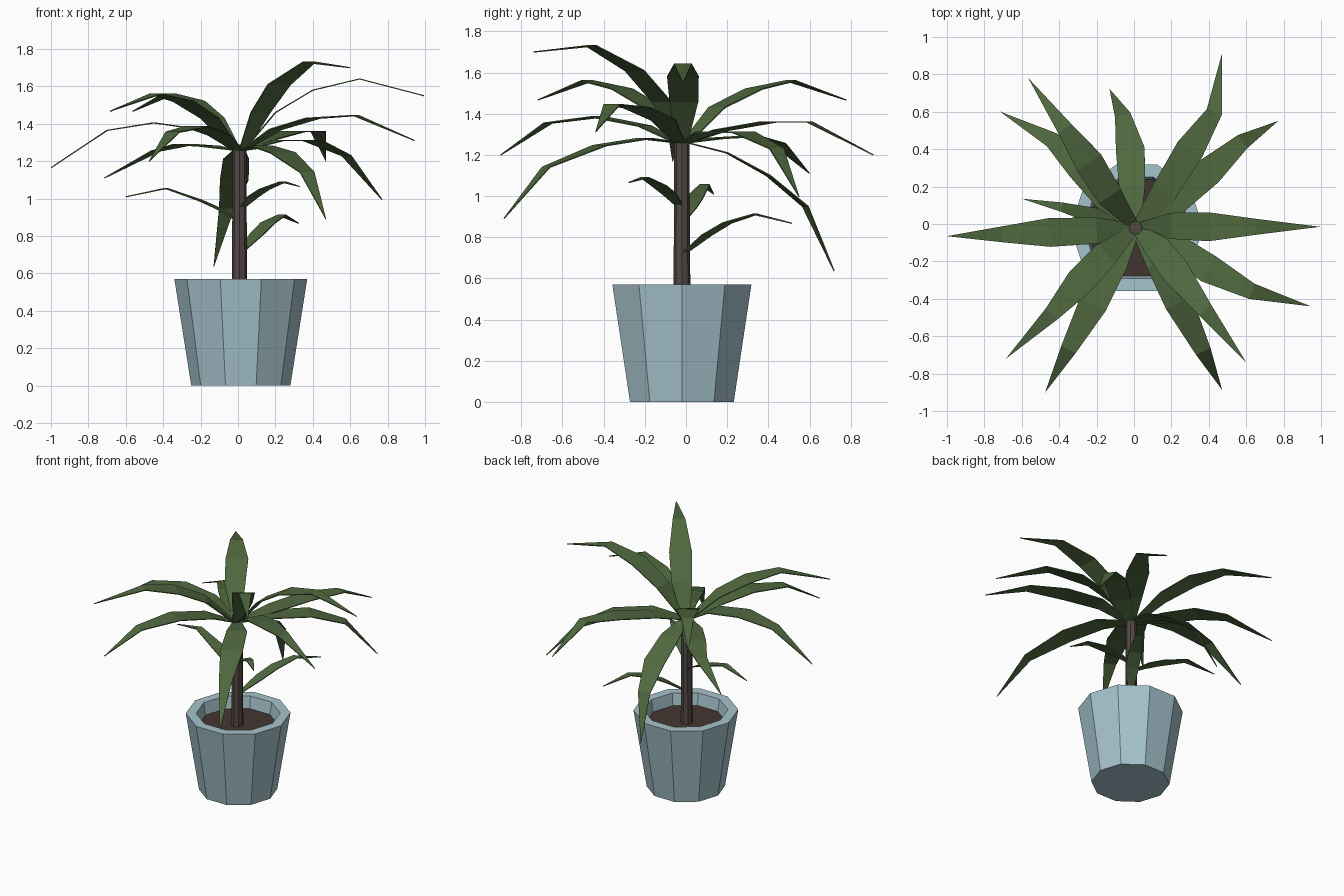
import bpy, bmesh, math
from mathutils import Vector

if "Cube" in bpy.data.objects:
    bpy.data.objects.remove(bpy.data.objects["Cube"])


def material(name, rgb):
    m = bpy.data.materials.new(name)
    m.diffuse_color = (*rgb, 1)
    m.use_nodes = True
    m.node_tree.nodes["Principled BSDF"].inputs["Base Color"].default_value = m.diffuse_color
    return m


GREEN = material("leaf green", (0.08, 0.14, 0.05))
BLUE = material("pale blue", (0.38, 0.55, 0.61))
SOIL = material("dark soil", (0.055, 0.037, 0.03))
BARK = material("brown bark", (0.085, 0.066, 0.058))


def finish(bm, name, mat):
    bmesh.ops.recalc_face_normals(bm, faces=bm.faces)
    me = bpy.data.meshes.new(name)
    bm.to_mesh(me)
    bm.free()
    me.materials.append(mat)
    ob = bpy.data.objects.new(name, me)
    bpy.context.collection.objects.link(ob)
    return ob


def lathe(name, profile, sides, centre, mat):
    """Stack of (radius, z) rings, capped at both ends."""
    bm = bmesh.new()
    rings = []
    for r, z in profile:
        rings.append([bm.verts.new((centre[0] + r * math.cos(math.tau * i / sides),
                                    centre[1] + r * math.sin(math.tau * i / sides), z))
                      for i in range(sides)])
    for a, b in zip(rings, rings[1:]):
        for i in range(sides):
            j = (i + 1) % sides
            bm.faces.new((a[i], a[j], b[j], b[i]))
    bm.faces.new(rings[0])
    bm.faces.new(rings[-1])
    return finish(bm, name, mat)


def leaf(name, path, half_widths):
    """Flat, folded ribbon along a path, pointed at the tip."""
    pts = [Vector(p) for p in path]
    bm = bmesh.new()
    rows = []
    for i, p in enumerate(pts[:-1]):
        t = pts[i + 1] - pts[max(i - 1, 0)]
        side = Vector((-t.y, t.x, 0)).normalized() * half_widths[i]
        rows.append((bm.verts.new(p + side), bm.verts.new(p - side)))
    for a, b in zip(rows, rows[1:]):
        bm.faces.new((a[0], a[1], b[1], b[0]))
    bm.faces.new((rows[-1][0], rows[-1][1], bm.verts.new(pts[-1])))
    ob = finish(bm, name, GREEN)
    mod = ob.modifiers.new("thickness", "SOLIDIFY")
    mod.thickness = 0.006
    mod.offset = 0
    return ob


# Pot with a hollow rim, soil and trunk
C = (0.015, -0.02)
lathe("pot", [(0.265, 0), (0.355, 0.57), (0.285, 0.57), (0.265, 0.45)], 10, C, BLUE)
lathe("soil", [(0.262, 0.455), (0.272, 0.482)], 10, C, SOIL)
lathe("trunk", [(0.042, 0.46), (0.039, 0.82), (0.037, 1.29)], 8, (0.008, -0.02), BARK)

# Crown leaves: three middle points and the tip; all spring from the trunk top
CROWN = [
    [(.16, .17, 1.32), (.30, .40, 1.36), (.43, .60, 1.36), (.47, .91, 1.20)],
    [(.20, .10, 1.31), (.40, .28, 1.31), (.58, .44, 1.23), (.77, .55, .995)],
    [(.20, -.01, 1.46), (.40, -.015, 1.58), (.65, -.015, 1.64), (.995, -.015, 1.55)],
    [(.20, -.11, 1.37), (.40, -.24, 1.43), (.63, -.36, 1.445), (.945, -.44, 1.31)],
    [(.12, -.12, 1.46), (.22, -.25, 1.61), (.38, -.46, 1.73), (.60, -.74, 1.70)],
    [(.13, -.20, 1.28), (.24, -.42, 1.245), (.37, -.68, 1.14), (.47, -.885, .89)],
    [(-.10, -.20, 1.34), (-.22, -.43, 1.385), (-.35, -.67, 1.355), (-.475, -.90, 1.20)],
    [(-.15, -.16, 1.43), (-.29, -.31, 1.52), (-.44, -.48, 1.56), (-.685, -.72, 1.467)],
    [(-.20, -.035, 1.37), (-.45, -.045, 1.405), (-.70, -.055, 1.365), (-1, -.065, 1.165)],
    [(-.15, .14, 1.28), (-.29, .31, 1.29), (-.44, .45, 1.255), (-.715, .60, 1.11)],
    [(-.13, .15, 1.43), (-.24, .33, 1.52), (-.37, .51, 1.56), (-.565, .78, 1.466)],
    [(-.01, .20, 1.21), (-.02, .40, 1.10), (-.06, .58, .95), (-.13, .72, .635)],
]
for i, pts in enumerate(CROWN):
    d = Vector((pts[0][0], pts[0][1], 0)).normalized() * 0.025
    base = (0.008 + d.x, -0.02 + d.y, 1.26)
    leaf(f"crown_leaf_{i + 1}", [base] + pts, (0.03, 0.07, 0.077, 0.043))

# Small leaves lower on the trunk
STEM = [
    [(0, -.02, .88), (-.10, .01, .945), (-.20, .04, .99), (-.385, .09, 1.055), (-.60, .135, 1.01)],
    [(.02, -.03, .95), (.08, -.08, 1.01), (.14, -.13, 1.05), (.24, -.20, 1.09), (.33, -.28, 1.065)],
    [(.03, 0, .73), (.10, .10, .81), (.16, .20, .87), (.235, .335, .912), (.325, .515, .868)],
]
for i, pts in enumerate(STEM):
    leaf(f"stem_leaf_{i + 1}", pts, (0.02, 0.045, 0.045, 0.025))
